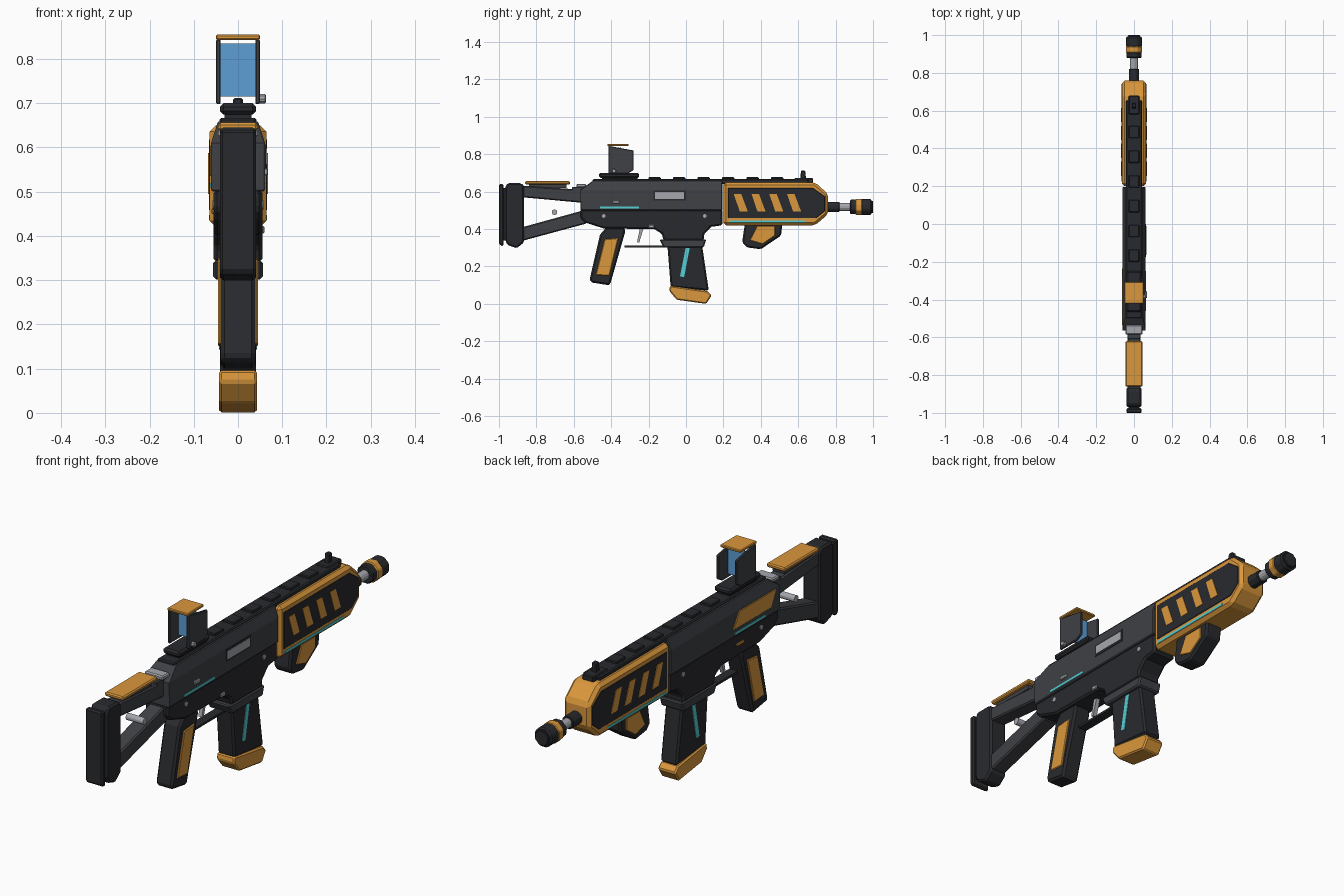
import bpy, bmesh, math
from mathutils import Matrix, Vector

if "Cube" in bpy.data.objects:
    bpy.data.objects.remove(bpy.data.objects["Cube"])


def mat(name, r, g, b):
    m = bpy.data.materials.new(name)
    m.diffuse_color = (r, g, b, 1)
    m.use_nodes = True
    m.node_tree.nodes["Principled BSDF"].inputs["Base Color"].default_value = m.diffuse_color
    return m


DARK = mat("dark", 0.022, 0.023, 0.027)
MID = mat("charcoal", 0.05, 0.052, 0.06)
ORANGE = mat("orange", 0.70, 0.31, 0.045)
CYAN = mat("cyan", 0.09, 0.62, 0.66)
GLASS = mat("blue_glass", 0.11, 0.34, 0.66)
METAL = mat("metal", 0.38, 0.39, 0.42)


def finish(name, bm, material, bevel=0, mirror=False):
    bmesh.ops.recalc_face_normals(bm, faces=bm.faces)
    me = bpy.data.meshes.new(name)
    bm.to_mesh(me)
    bm.free()
    me.materials.append(material)
    ob = bpy.data.objects.new(name, me)
    bpy.context.collection.objects.link(ob)
    if bevel:
        b = ob.modifiers.new("Bevel", 'BEVEL')
        b.width, b.segments, b.limit_method = bevel, 1, 'ANGLE'
        b.angle_limit = math.radians(40)
    if mirror:
        m = ob.modifiers.new("Mirror", 'MIRROR')
        m.use_mirror_merge = False
    return ob


def prism(name, pts, x0, x1, material, bevel=0, mirror=False, narrow=None):
    """Side profile (y, z) extruded from x0 to x1; narrow=(z, half width) slopes the top in."""
    bm = bmesh.new()
    f = bm.faces.new([bm.verts.new((x0, y, z)) for y, z in pts])
    r = bmesh.ops.extrude_face_region(bm, geom=[f])
    for v in r["geom"]:
        if isinstance(v, bmesh.types.BMVert):
            v.co.x = x1
    if narrow:
        z, half = narrow
        bmesh.ops.bisect_plane(bm, geom=bm.verts[:] + bm.edges[:] + bm.faces[:],
                               plane_co=(0, 0, z), plane_no=(0, 0, 1))
        for v in bm.verts:
            if v.co.z > z + 0.001:
                v.co.x = math.copysign(half, v.co.x)
    return finish(name, bm, material, bevel, mirror)


def body(name, pts, half, material, bevel=0.006, narrow=None):
    return prism(name, pts, -half, half, material, bevel, False, narrow)


def sides(name, pts, x0, x1, material, bevel=0):
    return prism(name, pts, x0, x1, material, bevel, True)


def rect(y0, y1, z0, z1):
    return [(y0, z0), (y1, z0), (y1, z1), (y0, z1)]


def cyl(name, a, b, r, material, n=12, bevel=0):
    a, b = Vector(a), Vector(b)
    bm = bmesh.new()
    m = Matrix.Translation((a + b) / 2) @ (b - a).to_track_quat('Z', 'Y').to_matrix().to_4x4() \
        @ Matrix.Rotation(math.pi / n, 4, 'Z')
    bmesh.ops.create_cone(bm, cap_ends=True, segments=n, radius1=r, radius2=r,
                          depth=(b - a).length, matrix=m)
    return finish(name, bm, material, bevel)


# Stock
body("butt_pad", [(-1, .325), (-.99, .31), (-.975, .31), (-.975, .64), (-1, .64)], .041, DARK, .006)
body("butt_pad_core", rect(-.98, -.96, .34, .62), .03, DARK, 0)
body("stock_plate", [(-.968, .345), (-.955, .315), (-.905, .297), (-.865, .33), (-.865, .63),
                     (-.88, .645), (-.955, .645), (-.968, .62)], .041, DARK, .008)
body("stock_upper_arm", [(-.875, .57), (-.55, .54), (-.55, .61), (-.875, .632)], .035, MID)
body("stock_lower_arm", [(-.875, .337), (-.53, .43), (-.53, .505), (-.875, .41)], .035, MID)
body("cheek_rest", rect(-.86, -.62, .638, .656), .045, ORANGE, .005)
body("cheek_rest_mount", rect(-.84, -.64, .62, .64), .03, MID, 0)
body("stock_latch", rect(-.585, -.535, .622, .642), .045, METAL, .005)
body("stock_latch_base", rect(-.61, -.54, .60, .625), .035, MID, .004)
cyl("stock_pin", (-.042, -.703, .49), (.042, -.703, .49), .015, METAL)

# Receiver
body("upper_receiver", [(-.565, .50), (.195, .50), (.195, .66), (-.495, .66), (-.565, .61)],
     .061, MID, .004, narrow=(.61, .045))
body("lower_receiver", [(-.565, .505), (.195, .505), (.195, .42), (.135, .412), (.095, .37),
                        (.095, .34), (-.12, .34), (-.13, .375), (-.17, .40), (-.44, .403),
                        (-.54, .435), (-.565, .46)], .055, DARK, .008)
body("magazine_well", [(-.142, .345), (-.12, .302), (.095, .302), (.108, .345)], .056, MID, .006)
prism("ejection_port_frame", rect(-.175, 0, .553, .607), .055, .063, DARK)
prism("ejection_port", rect(-.165, -.01, .562, .598), .055, .065, METAL)
prism("left_panel", [(-.50, .535), (-.235, .535), (-.28, .605), (-.535, .605)],
      -.064, -.055, ORANGE, .002)
sides("receiver_light", rect(-.46, -.25, .51, .52), .055, .063, CYAN)
prism("bolt_button", rect(-.393, -.355, .537, .553), .055, .068, METAL, .003)
prism("magazine_release", rect(-.2, -.17, .405, .423), .05, .06, METAL, .003)
prism("left_selector", rect(-.32, -.27, .45, .462), -.06, -.05, ORANGE, .002)
for i, y in enumerate((-.44, .10)):
    cyl(f"receiver_pin_{i}", (-.058, y, .47), (.058, y, .47), .01, METAL)

# Trigger group
body("trigger_guard", rect(-.33, -.10, .301, .311), .02, DARK, 0)
body("trigger", [(-.262, .33), (-.25, .328), (-.225, .41), (-.245, .41)], .009, METAL, 0)

# Pistol grip
body("grip", [(-.46, .37), (-.425, .41), (-.33, .41), (-.325, .385), (-.405, .105), (-.415, .10),
              (-.51, .115), (-.514, .135)], .04, DARK, .009)
sides("grip_panel", [(-.435, .345), (-.362, .352), (-.41, .15), (-.482, .155)], .035, .045, ORANGE, .003)

# Magazine
body("magazine", [(-.10, .32), (.085, .32), (.122, .07), (-.082, .09)], .041, DARK, .008)
sides("magazine_light", [(-.002, .30), (.02, .30), (-.01, .143), (-.032, .147)], .038, .043, CYAN)
body("magazine_base", [(-.085, .097), (.115, .068), (.137, .045), (.108, .0), (-.05, .022),
                       (-.09, .07)], .043, ORANGE, .006)

# Handguard
body("handguard", [(.2, .42), (.69, .42), (.76, .48), (.76, .587), (.69, .65), (.2, .65)],
     .064, ORANGE, .014)
sides("handguard_panel", [(.223, .457), (.695, .457), (.743, .495), (.743, .575), (.68, .62),
                          (.223, .62)], .058, .066, DARK, .003)
for i in range(4):
    y = .255 + i * .095
    sides(f"handguard_slash_{i}", [(y, .588), (y + .04, .588), (y + .075, .495), (y + .032, .495)],
          .06, .068, ORANGE)
sides("handguard_light", rect(.23, .64, .436, .447), .058, .066, CYAN)

# Angled foregrip
body("foregrip", [(.315, .43), (.515, .43), (.508, .365), (.40, .292), (.325, .302), (.30, .33)],
     .04, DARK, .008)
sides("foregrip_panel", [(.38, .415), (.475, .415), (.475, .365), (.41, .32), (.342, .34)],
      .036, .044, ORANGE, .002)

# Barrel and muzzle
Z = .518
for name, y0, y1, r, m, n, bev in (
        ("barrel_collar", .74, .82, .03, DARK, 8, .003),
        ("barrel", .80, .89, .021, METAL, 12, 0),
        ("muzzle_rear", .878, .912, .042, DARK, 8, .005),
        ("muzzle_ring", .906, .942, .047, ORANGE, 8, .004),
        ("muzzle_front", .936, .992, .045, DARK, 8, .006),
        ("muzzle_tip", .985, 1.0, .034, DARK, 8, .002)):
    cyl(name, (0, y0, Z), (0, y1, Z), r, m, n, bev)

# Top rail
body("rail", rect(-.50, .655, .64, .667), .042, DARK, .005)
body("rail_nose", rect(.58, .68, .645, .672), .028, DARK, .004)
for i in range(7):
    y = -.331 + i * .131
    body(f"rail_tooth_{i}", rect(y, y + .065, .66, .677), .028, DARK, .003)
body("front_sight", [(.61, .66), (.642, .66), (.638, .712), (.615, .712)], .011, DARK, .004)

# Optic
body("optic_foot", rect(-.45, -.26, .66, .68), .03, DARK, 0)
body("optic_base", rect(-.465, -.25, .674, .70), .041, DARK, .008)
sides("optic_wall", [(-.415, .698), (-.31, .698), (-.28, .715), (-.28, .82), (-.415, .845)],
      .039, .05, MID, .003)
body("optic_hood", rect(-.42, -.307, .843, .855), .05, ORANGE, .003)
body("optic_glass", rect(-.355, -.347, .715, .835), .041, GLASS, 0)
cyl("optic_knob", (.045, -.385, .71), (.063, -.385, .71), .011, METAL, 10, .002)
